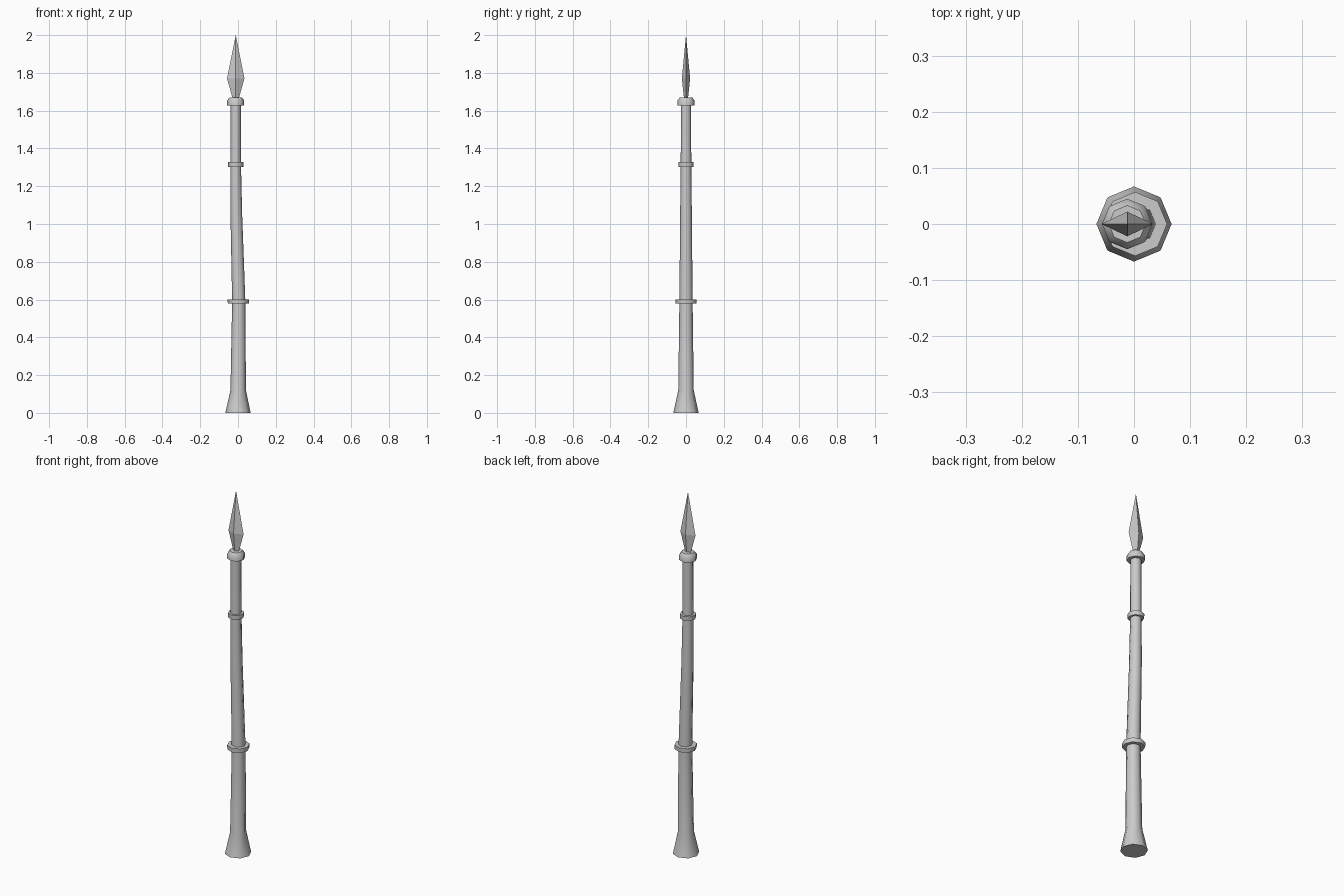
import bpy, bmesh, math

if "Cube" in bpy.data.objects:
    bpy.data.objects.remove(bpy.data.objects["Cube"])


def loft(name, sections, sides, smooth=True):
    """Skin stacked cross-sections (centre x, z, radius x, radius y); zero radius = point."""
    bm = bmesh.new()
    rings = []
    for cx, z, rx, ry in sections:
        n = 1 if rx == 0 else sides
        rings.append([bm.verts.new((cx + rx * math.cos(2 * math.pi * i / sides),
                                    ry * math.sin(2 * math.pi * i / sides), z))
                      for i in range(n)])
    for a, b in zip(rings, rings[1:]):
        for i in range(sides):
            j = (i + 1) % sides
            if len(b) == 1:
                bm.faces.new((a[i], a[j], b[0]))
            else:
                bm.faces.new((a[i], a[j], b[j], b[i]))
    for ring in (rings[0], rings[-1]):
        if len(ring) > 2:
            bm.faces.new(ring)
    bmesh.ops.recalc_face_normals(bm, faces=bm.faces)
    mesh = bpy.data.meshes.new(name)
    bm.to_mesh(mesh)
    bm.free()
    obj = bpy.data.objects.new(name, mesh)
    bpy.context.collection.objects.link(obj)
    if smooth:
        bpy.ops.object.select_all(action='DESELECT')
        bpy.context.view_layer.objects.active = obj
        obj.select_set(True)
        bpy.ops.object.shade_smooth_by_angle(angle=math.radians(50))
    return obj


def round_loft(name, profile):
    return loft(name, [(x, z, r, r) for x, z, r in profile], 8)


# Slightly crooked shaft with a flared foot
round_loft("shaft", [(0, 0, 0.067), (0.001, 0.12, 0.041), (0.004, 0.59, 0.035),
                     (-0.009, 1.05, 0.031), (-0.012, 1.31, 0.028), (-0.012, 1.64, 0.027)])

# Binding rings
round_loft("lower_ring", [(0.002, 0.578, 0.056), (0.002, 0.601, 0.057)])
round_loft("upper_ring", [(-0.012, 1.303, 0.040), (-0.012, 1.327, 0.041)])

# Collar under the blade
round_loft("collar", [(-0.012, 1.628, 0.045), (-0.012, 1.654, 0.045),
                      (-0.012, 1.670, 0.033)])

# Diamond-section spear blade
loft("blade", [(-0.012, 1.65, 0.014, 0.009), (-0.012, 1.67, 0.018, 0.011),
               (-0.012, 1.77, 0.046, 0.022), (-0.012, 2.0, 0, 0)], 4, smooth=False)
